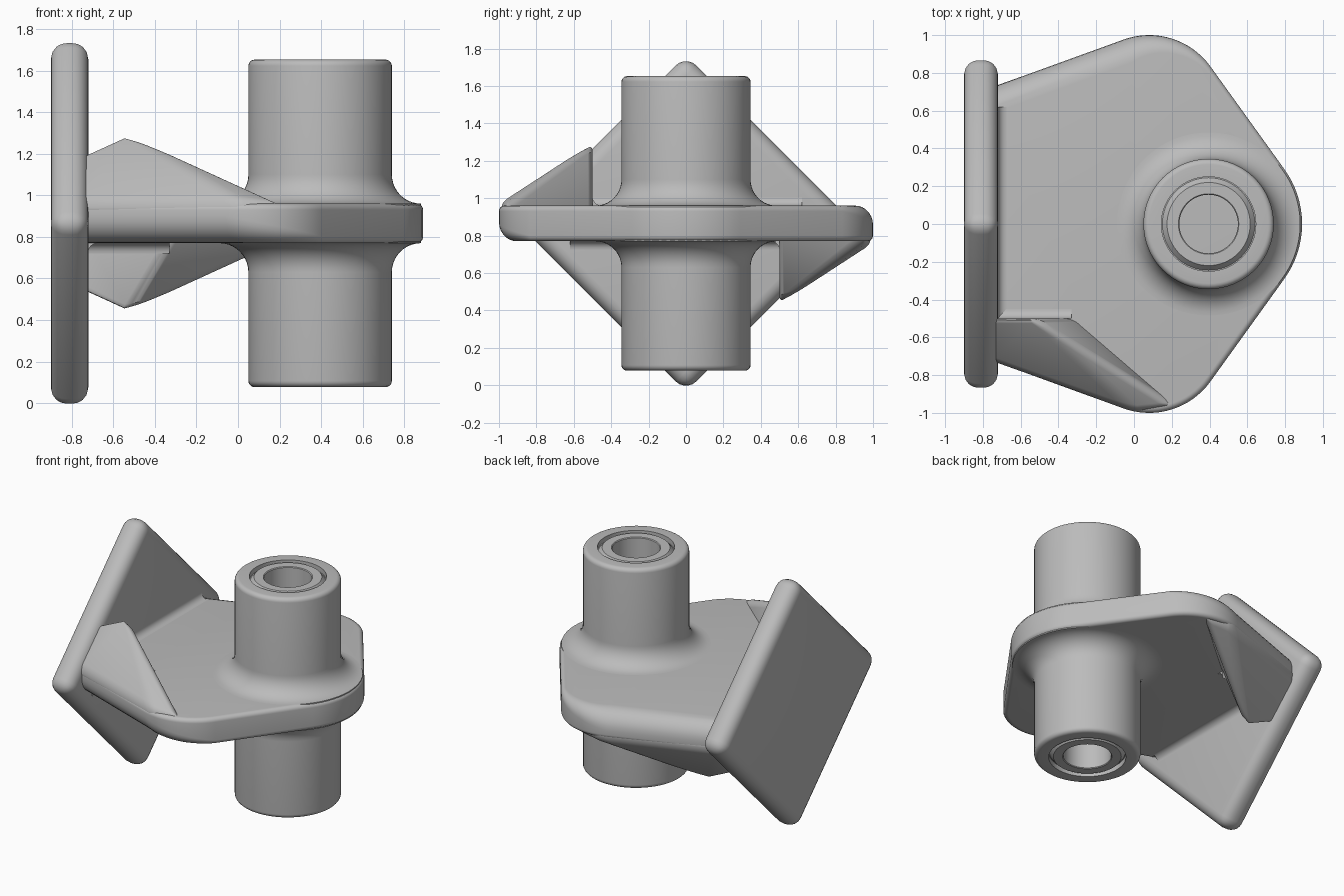
import bpy, bmesh, math
from mathutils import Vector, Matrix

cube = bpy.data.objects.get("Cube")
if cube:
    bpy.data.objects.remove(cube)

MID = 0.865                       # height of the plate's middle plane
BOT, TOP = 0.77, 0.96             # faces of the flat web
X, Y, Z = Vector((1, 0, 0)), Vector((0, 1, 0)), Vector((0, 0, 1))
HALF_TURN = (Matrix.Translation((0, 0, MID)) @ Matrix.Rotation(math.pi, 4, 'X')
             @ Matrix.Translation((0, 0, -MID)))

grey = bpy.data.materials.new("plain_grey")
grey.use_nodes = True
grey.diffuse_color = (0.5, 0.5, 0.5, 1)
grey.node_tree.nodes["Principled BSDF"].inputs["Base Color"].default_value = (0.5, 0.5, 0.5, 1)


def finish(bm, name, matrix=None):
    bmesh.ops.recalc_face_normals(bm, faces=bm.faces)
    mesh = bpy.data.meshes.new(name)
    bm.to_mesh(mesh)
    bm.free()
    if matrix:
        mesh.transform(matrix)
    mesh.materials.append(grey)
    obj = bpy.data.objects.new(name, mesh)
    bpy.context.collection.objects.link(obj)
    bpy.ops.object.select_all(action='DESELECT')
    obj.select_set(True)
    bpy.context.view_layer.objects.active = obj
    bpy.ops.object.shade_smooth_by_angle(angle=math.radians(32))
    return obj


def loft(rings, closed, name, matrix=None):
    """Skin rings of points; close into a loop, or cap both ends."""
    bm = bmesh.new()
    rows = [[bm.verts.new(p) for p in ring] for ring in rings]
    n = len(rows[0])
    pairs = list(zip(rows, rows[1:]))
    if closed:
        pairs.append((rows[-1], rows[0]))
    else:
        bm.faces.new(rows[0])
        bm.faces.new(rows[-1])
    for a, b in pairs:
        for i in range(n):
            j = (i + 1) % n
            bm.faces.new((a[i], a[j], b[j], b[i]))
    return finish(bm, name, matrix)


def rounded_hull(points, radius, name, matrix=None):
    """Convex solid with its edges rounded."""
    bm = bmesh.new()
    for p in points:
        bm.verts.new(p)
    out = bmesh.ops.convex_hull(bm, input=bm.verts)
    spare = {g for g in out["geom_interior"] + out["geom_unused"] if isinstance(g, bmesh.types.BMVert)}
    bmesh.ops.delete(bm, geom=list(spare), context='VERTS')
    bmesh.ops.dissolve_limit(bm, angle_limit=math.radians(4), verts=bm.verts, edges=bm.edges)
    sharp = [e for e in bm.edges if e.calc_face_angle(0) > math.radians(20)]
    bmesh.ops.bevel(bm, geom=sharp, offset=radius, offset_type='OFFSET', segments=5,
                    profile=0.5, affect='EDGES', clamp_overlap=True)
    return finish(bm, name, matrix)


def fillet(start, end, a, b, r, name, matrix=None):
    """Concave strip in the corner between walls that run along a and b."""
    section = [Vector()]
    for k in range(9):
        t = k / 8 * math.pi / 2
        section.append((a + b) * r - (a * math.cos(t) + b * math.sin(t)) * r)
    return loft([[Vector(p) + s for s in section] for p in (start, end)], False, name, matrix)


# Mounting plate: a square slab standing on one corner
H = 0.9
rounded_hull([(x, y, MID + z) for x in (-0.9, -0.72)
              for y, z in ((H, 0), (0, H), (-H, 0), (0, -H))], 0.078, "mounting_plate")

# Flat web: outline of points, outward normals and edge blend (-1 front, +1 back)
outline = []


def arc(cx, cy, r, start, end, blend_from, blend_to, steps=16):
    for k in range(steps + 1):
        f = k / steps
        t = math.radians(start + (end - start) * f)
        n = Vector((math.cos(t), math.sin(t), 0))
        outline.append((Vector((cx, cy, 0)) + n * r, n, blend_from + (blend_to - blend_from) * f))


def straight_start(side):
    t = math.radians(110 * side)
    n = Vector((math.cos(t), math.sin(t), 0))
    outline.append((Vector((-0.8, side * 0.706, 0)), n, side))


straight_start(-1)
arc(0.08, -0.6, 0.4, -110, -36, -1, 0)
arc(0.395, 0, 0.495, -36, 36, 0, 0)
arc(0.08, 0.6, 0.4, 36, 110, 0, 1)
straight_start(1)

SMALL, LARGE, STEPS = 0.03, 0.13, 7
rings = []
for side in (-1, 1):              # bottom edge upward, then top edge
    for k in range(STEPS + 1):
        t = (k if side < 0 else STEPS - k) / STEPS * math.pi / 2
        ring = []
        for p, n, blend in outline:
            r = SMALL + (LARGE - SMALL) * max(0, blend * side)
            z = BOT + r * (1 - math.cos(t)) if side < 0 else TOP - r * (1 - math.cos(t))
            q = p - n * r * (1 - math.sin(t))
            ring.append((q.x, q.y, z))
        rings.append(ring)
loft(rings, False, "flat_web")

# Hub: turned sleeve with bore, end grooves and root fillets
END, RAD, ROOT = 0.7875, 0.345, 0.14
half = [(0.155, 0), (0.155, END - 0.01), (0.16, END - 0.005), (0.22, END - 0.005),
        (0.245, END - 0.035), (0.25, END - 0.035), (0.25, END)]
for k in range(6):
    t = k / 5 * math.pi / 2
    half.append((RAD - 0.03 + 0.03 * math.sin(t), END - 0.03 + 0.03 * math.cos(t)))
for k in range(11):
    t = k / 10 * math.pi / 2
    half.append((RAD + ROOT * (1 - math.cos(t)), TOP - MID + ROOT * (1 - math.sin(t))))
half.append((RAD + ROOT, TOP - MID - 0.02))
profile = half + [(r, -z) for r, z in reversed(half[1:])]
SIDES = 64
loft([[(0.395 + r * math.cos(i * math.tau / SIDES), r * math.sin(i * math.tau / SIDES), MID + z)
       for i in range(SIDES)] for r, z in profile], True, "hub")

# Sloping gussets: front one above the web, back one below it
gusset = [(-0.76, -0.722, 0.9), (-0.76, -0.722, 0.975), (-0.76, -0.5, 1.19), (-0.76, -0.5, 0.9),
          (-0.53, -0.5, 1.3), (-0.28, -0.5, 0.88), (0.22, -0.968, 0.96), (0.24, -0.95, 0.88),
          (0, -0.992, 0.98), (0, -0.992, 0.9)]
for name, matrix in (("front_upper", None), ("back_lower", HALF_TURN)):
    rounded_hull(gusset, 0.035, name + "_gusset", matrix)
    fillet((-0.74, -0.5, TOP), (-0.33, -0.5, TOP), Y, Z, 0.05, name + "_gusset_fillet", matrix)
    fillet((-0.72, -0.5, TOP), (-0.72, 0.62, TOP), X, Z, 0.045, name + "_plate_fillet", matrix)
